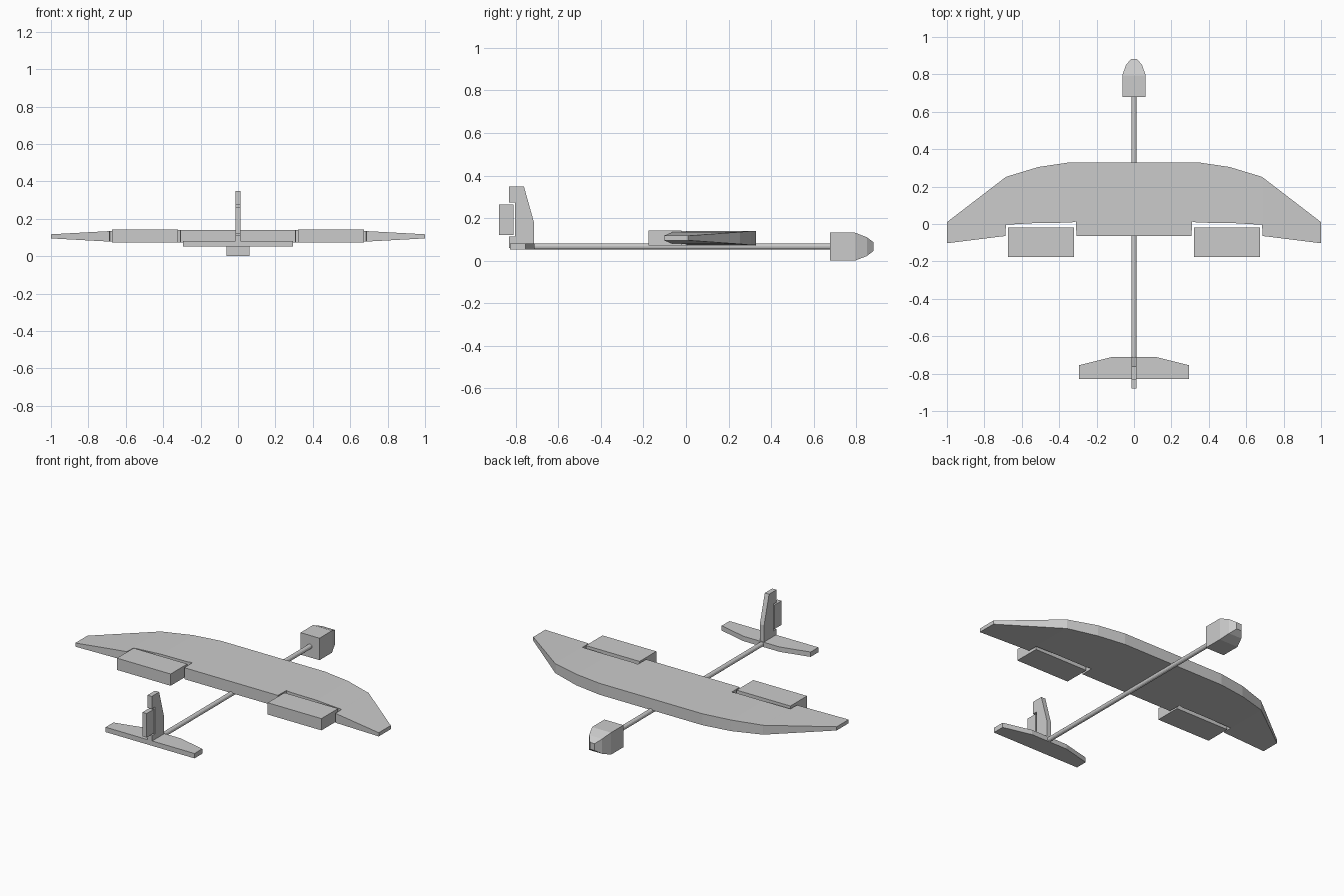
import bpy, bmesh
from math import pi
from mathutils import Matrix

if "Cube" in bpy.data.objects:
    bpy.data.objects.remove(bpy.data.objects["Cube"])


def finish(name, bm):
    bmesh.ops.recalc_face_normals(bm, faces=bm.faces)
    me = bpy.data.meshes.new(name)
    bm.to_mesh(me)
    bm.free()
    ob = bpy.data.objects.new(name, me)
    bpy.context.collection.objects.link(ob)
    return ob


def loft(name, rings):
    bm = bmesh.new()
    loops = [[bm.verts.new(p) for p in r] for r in rings]
    for a, b in zip(loops, loops[1:]):
        n = len(a)
        for i in range(n):
            bm.faces.new((a[i], a[(i + 1) % n], b[(i + 1) % n], b[i]))
    bm.faces.new(loops[0])
    bm.faces.new(loops[-1])
    return finish(name, bm)


def box(name, x0, x1, y0, y1, z0, z1):
    return loft(name, [[(x0, y0, z), (x1, y0, z), (x1, y1, z), (x0, y1, z)] for z in (z0, z1)])


# Wing: half-span stations (x, leading y, trailing y, half thickness)
half = [(0.308, 0.33, -0.065, 0.034), (0.310, 0.33, 0.013, 0.034),
        (0.34, 0.33, 0.007, 0.034), (0.51, 0.305, 0.006, 0.033),
        (0.685, 0.252, -0.004, 0.028), (0.687, 0.25, -0.064, 0.028),
        (1.0, 0.01, -0.103, 0.011)]
full = [(-x, f, r, h) for x, f, r, h in reversed(half)] + half
zc = 0.106
loft("wing", [[(x, f, zc - h), (x, f, zc + h), (x, r, zc + h), (x, r, zc - h)]
              for x, f, r, h in full])

# Flaps behind the wing notches
for side, s in (("left", -1), ("right", 1)):
    box(side + "_flap", s * 0.32, s * 0.674, -0.177, -0.02, 0.072, 0.142)

# Boom
bm = bmesh.new()
bmesh.ops.create_cone(bm, cap_ends=True, segments=12, radius1=0.0138, radius2=0.0138, depth=1.44,
                      matrix=Matrix.Translation((0, -0.03, 0.066)) @ Matrix.Rotation(pi / 2, 4, 'X'))
finish("boom", bm)

# Nose: stations (y, half width, bottom, top)
loft("nose", [[(-w, y, b), (w, y, b), (w, y, t), (-w, y, t)] for y, w, b, t in
              [(0.678, 0.0625, 0, 0.131), (0.795, 0.0625, 0, 0.131),
               (0.85, 0.043, 0.021, 0.110), (0.882, 0.016, 0.045, 0.086)]])

# Tailplane
tail = [(-0.293, -0.828), (0.293, -0.828), (0.293, -0.755), (0.12, -0.712),
        (-0.12, -0.712), (-0.293, -0.755)]
loft("tailplane", [[(x, y, z) for x, y in tail] for z in (0.052, 0.081)])

# Fin with rudder notch
fin = [(-0.832, 0.06), (-0.715, 0.06), (-0.715, 0.18), (-0.762, 0.348), (-0.832, 0.348),
       (-0.832, 0.273), (-0.803, 0.273), (-0.803, 0.113), (-0.832, 0.113)]
loft("fin", [[(x, y, z) for y, z in fin] for x in (-0.014, 0.014)])
box("rudder", -0.014, 0.014, -0.88, -0.812, 0.121, 0.264)
